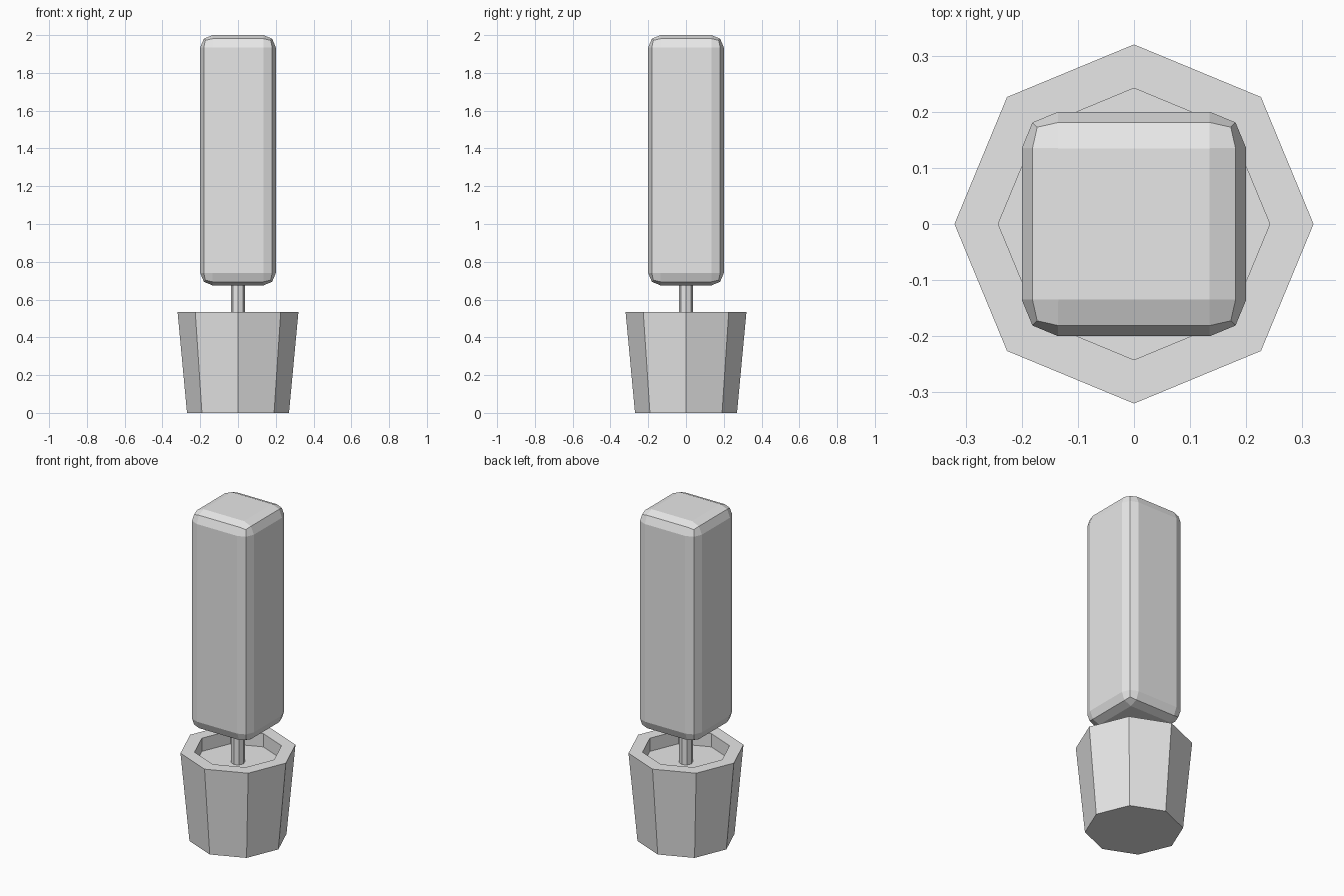
import bpy
import bmesh
from math import cos, sin, tau

old = bpy.data.objects.get("Cube")
if old:
    bpy.data.objects.remove(old, do_unlink=True)

grey = bpy.data.materials.new("plain grey")
GREY = (0.8, 0.8, 0.8, 1)
grey.diffuse_color = GREY
grey.use_nodes = True
grey.node_tree.nodes["Principled BSDF"].inputs["Base Color"].default_value = GREY


def add_object(name, bm):
    bmesh.ops.recalc_face_normals(bm, faces=bm.faces)
    mesh = bpy.data.meshes.new(name)
    bm.to_mesh(mesh)
    bm.free()
    mesh.materials.append(grey)
    obj = bpy.data.objects.new(name, mesh)
    bpy.context.collection.objects.link(obj)
    return obj


def turned(name, profile, sides=8):
    """Stack polygon rings of (radius, height) and cap both ends."""
    bm = bmesh.new()
    rings = [[bm.verts.new((r * cos(tau * i / sides), r * sin(tau * i / sides), z))
              for i in range(sides)] for r, z in profile]
    for low, high in zip(rings, rings[1:]):
        for i in range(sides):
            j = (i + 1) % sides
            bm.faces.new((low[i], low[j], high[j], high[i]))
    bm.faces.new(rings[0])
    bm.faces.new(rings[-1])
    return add_object(name, bm)


# Tapered pot with a thick rim and recessed soil
turned("pot", [(0.27, 0), (0.32, 0.535), (0.242, 0.535), (0.242, 0.455)])

# Thin trunk
turned("trunk", [(0.038, 0.455), (0.038, 0.72)])

# Tall clipped foliage block with rounded edges
bm = bmesh.new()
bmesh.ops.create_cube(bm, size=1)
bmesh.ops.scale(bm, vec=(0.4, 0.4, 1.325), verts=bm.verts)
bmesh.ops.translate(bm, vec=(0, 0, 1.3375), verts=bm.verts)
foliage = add_object("foliage", bm)
bevel = foliage.modifiers.new("rounded edges", 'BEVEL')
bevel.width = 0.065
bevel.segments = 2
